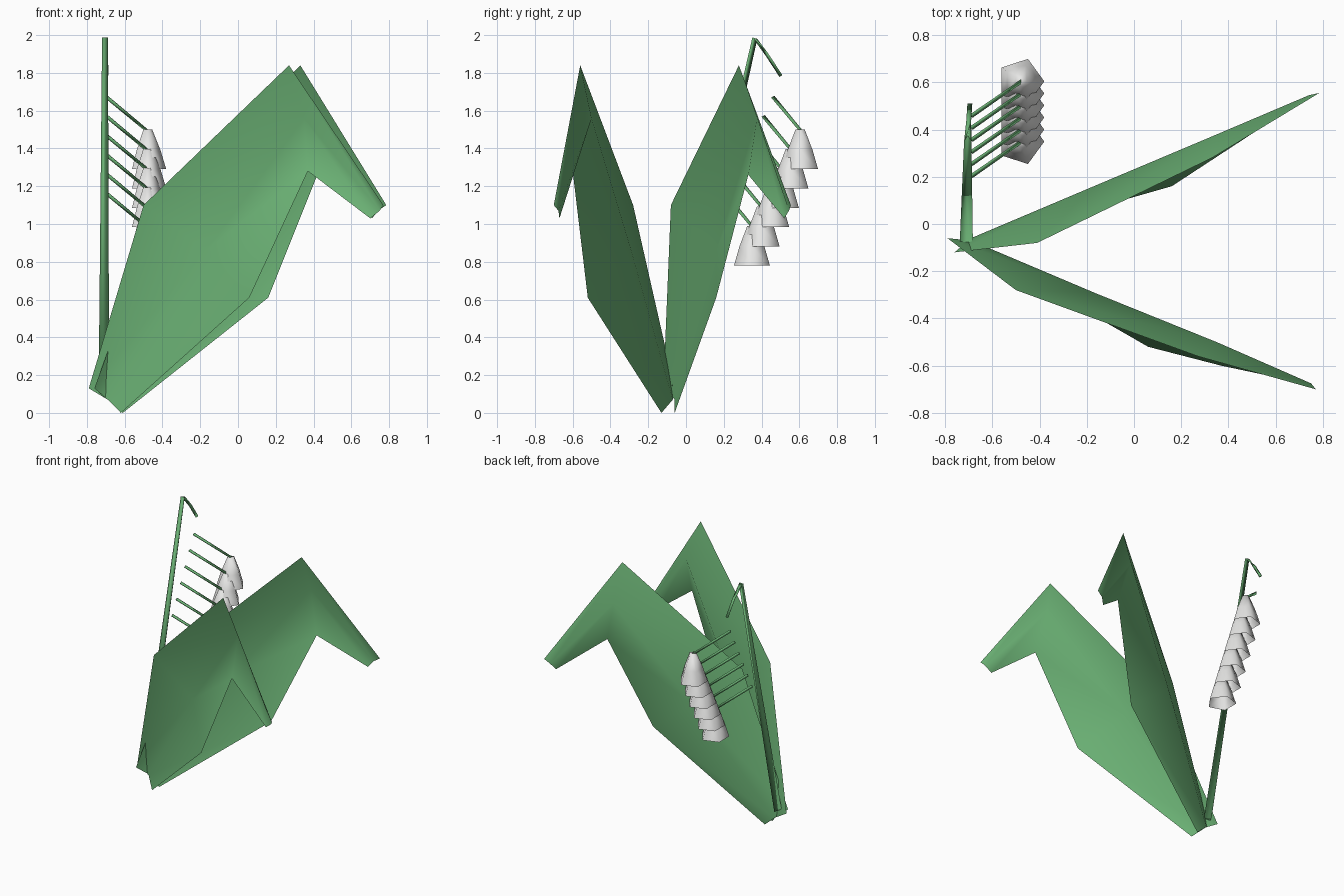
import bpy, math
from mathutils import Vector

if "Cube" in bpy.data.objects:
    bpy.data.objects.remove(bpy.data.objects["Cube"])


def material(name, rgb):
    m = bpy.data.materials.new(name)
    m.diffuse_color = (*rgb, 1)
    m.use_nodes = True
    m.node_tree.nodes["Principled BSDF"].inputs["Base Color"].default_value = m.diffuse_color
    return m


GREEN = material("leaf green", (0.15, 0.45, 0.18))
WHITE = material("petal white", (0.80, 0.80, 0.79))


def make(name, verts, faces, mat):
    me = bpy.data.meshes.new(name)
    me.from_pydata(verts, [], faces)
    me.polygons.foreach_set("use_smooth", [True] * len(faces))
    me.materials.append(mat)
    ob = bpy.data.objects.new(name, me)
    bpy.context.collection.objects.link(ob)
    return ob


def tube(name, points, radii, side, sides=3):
    """Low-poly tapered tube; `side` is a vector across the path."""
    pts = [Vector(p) for p in points]
    verts, faces = [], []
    for i, (p, r) in enumerate(zip(pts, radii)):
        d = (pts[min(i + 1, len(pts) - 1)] - pts[max(i - 1, 0)]).normalized()
        v = d.cross(Vector(side)).normalized()
        u = v.cross(d)
        for k in range(sides):
            a = math.tau * k / sides + math.pi / 2
            verts.append(p + r * (math.cos(a) * u + math.sin(a) * v))
    for i in range(len(pts) - 1):
        for k in range(sides):
            a, b = i * sides + k, i * sides + (k + 1) % sides
            faces.append((a, b, b + sides, a + sides))
    faces.append(tuple(reversed(range(sides))))
    faces.append(tuple(range(len(verts) - sides, len(verts))))
    return make(name, verts, faces, GREEN)


def leaf(name, rows):
    """Folded blade: each row is upper edge, midrib, lower edge."""
    verts = [p for row in rows for p in row]
    faces = []
    for i in range(len(rows) - 1):
        for j in range(2):
            a = i * 3 + j
            faces.append((a, a + 1, a + 4, a + 3))
    return make(name, verts, faces, GREEN)


# Two broad leaves that fold over near the tip
leaf("front_leaf", [
    [(-0.79, -0.06, 0.13), (-0.69, -0.07, 0.07), (-0.62, -0.13, 0.0)],
    [(-0.50, -0.28, 1.10), (-0.17, -0.29, 0.86), (0.06, -0.52, 0.61)],
    [(0.27, -0.56, 1.84), (0.35, -0.50, 1.56), (0.37, -0.60, 1.28)],
    [(0.77, -0.70, 1.10), (0.75, -0.675, 1.07), (0.70, -0.67, 1.03)]])
leaf("back_leaf", [
    [(-0.76, -0.12, 0.13), (-0.69, -0.06, 0.07), (-0.61, -0.06, 0.0)],
    [(-0.41, -0.08, 1.10), (-0.17, 0.16, 0.86), (0.16, 0.16, 0.61)],
    [(0.33, 0.28, 1.84), (0.34, 0.375, 1.56), (0.42, 0.33, 1.26)],
    [(0.785, 0.555, 1.10), (0.74, 0.545, 1.07), (0.71, 0.52, 1.03)]])

# Flower stem with a drooping end
tube("stem", [(-0.71, -0.06, 0.14), (-0.704, 0.36, 1.985),
              (-0.70, 0.43, 1.90), (-0.695, 0.505, 1.785)],
     [0.032, 0.018, 0.012, 0.012], (1, 0, 0))

# Row of hanging bells, each on a short stalk
PROFILE = [(0.026, 0.0), (0.070, -0.11), (0.10, -0.21)]
for n in range(6):
    dy, dz = -0.051 * n, -0.102 * n
    tube(f"stalk_{n + 1}", [(-0.69, 0.46 + dy, 1.67 + dz),
                            (-0.48, 0.605 + dy, 1.495 + dz)],
         [0.012, 0.010], (0, 0, 1))
    verts, faces = [], []
    for r, z in PROFILE:
        for k in range(5):
            a = math.tau * k / 5
            verts.append((-0.48 + r * math.cos(a),
                          0.604 + dy + r * math.sin(a), 1.50 + dz + z))
    for i in range(2):
        for k in range(5):
            a, b = i * 5 + k, i * 5 + (k + 1) % 5
            faces.append((a, a + 5, b + 5, b))
    faces.append(tuple(range(5)))
    make(f"bell_{n + 1}", verts, faces, WHITE)
